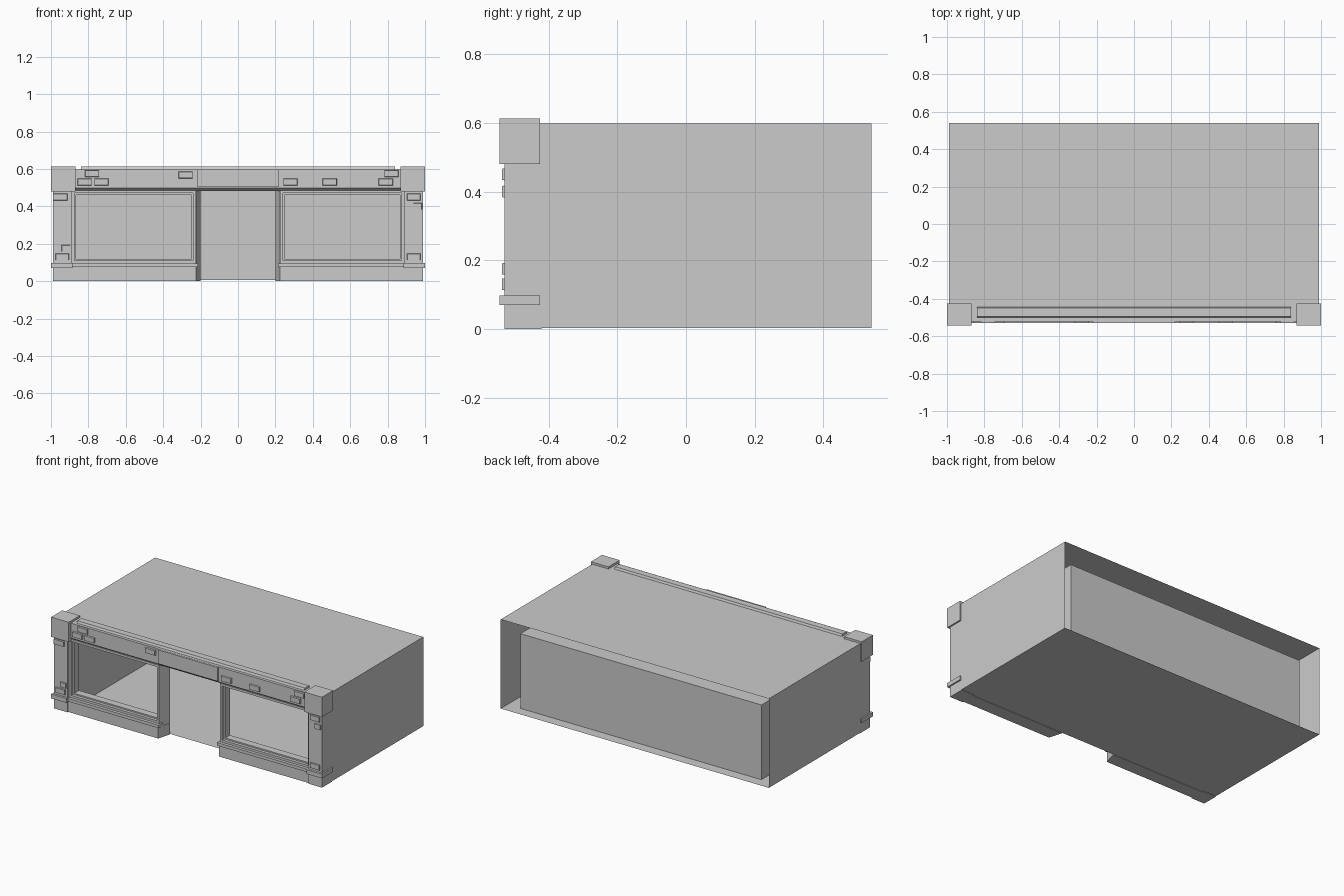
import bpy, bmesh

if "Cube" in bpy.data.objects:
    bpy.data.objects.remove(bpy.data.objects["Cube"])


def mesh_object(name, verts, faces, fix=True):
    me = bpy.data.meshes.new(name)
    me.from_pydata(verts, [], faces)
    if fix:
        bm = bmesh.new()
        bm.from_mesh(me)
        bmesh.ops.recalc_face_normals(bm, faces=bm.faces)
        bm.to_mesh(me)
        bm.free()
    ob = bpy.data.objects.new(name, me)
    bpy.context.collection.objects.link(ob)
    return ob


def prism(name, pts, axis, a, b):
    """Extrude a 2D profile along an axis (0 = x, 1 = y, 2 = z) from a to b."""
    def place(p, t):
        v = list(p)
        v.insert(axis, t)
        return tuple(v)
    n = len(pts)
    verts = [place(p, a) for p in pts] + [place(p, b) for p in pts]
    faces = [tuple(range(n)), tuple(range(n, 2 * n))]
    faces += [(i, (i + 1) % n, n + (i + 1) % n, n + i) for i in range(n)]
    return mesh_object(name, verts, faces)


def box(name, x0, x1, y0, y1, z0, z1):
    return prism(name, [(x0, y0), (x1, y0), (x1, y1), (x0, y1)], 2, z0, z1)


def frame(name, x0, x1, z0, z1, w, y0, y1):
    box(name + "_bottom", x0, x1, y0, y1, z0, z0 + w)
    box(name + "_top", x0, x1, y0, y1, z1 - w, z1)
    box(name + "_left", x0, x0 + w, y0, y1, z0 + w, z1 - w)
    box(name + "_right", x1 - w, x1, y0, y1, z0 + w, z1 - w)


def brick(name, x, z, y, w=0.08, h=0.04):
    # stone with slightly tapered face
    t = 0.004
    v = [(x + sx * w / 2, y + 0.02, z + sz * h / 2)
         for sx, sz in ((-1, -1), (1, -1), (1, 1), (-1, 1))]
    v += [(x + sx * (w / 2 - t), y, z + sz * (h / 2 - t))
          for sx, sz in ((-1, -1), (1, -1), (1, 1), (-1, 1))]
    mesh_object(name, v, [(0, 1, 2, 3), (4, 5, 6, 7)] +
                [(i, (i + 1) % 4, 4 + (i + 1) % 4, 4 + i) for i in range(4)])


# outer shell: roof, sides and floor, open at the back
X, Y0, Y1, Z = 0.99, -0.43, 0.54, 0.598
mesh_object("outer_shell",
            [(-X, Y0, 0.003), (X, Y0, 0.003), (X, Y0, Z), (-X, Y0, Z),
             (-X, Y1, 0.003), (X, Y1, 0.003), (X, Y1, Z), (-X, Y1, Z)],
            [(0, 4, 5, 1), (1, 5, 6, 2), (2, 6, 7, 3), (3, 7, 4, 0)], fix=False)

# inner room, open to the shop front
X, Y1, Z, F = 0.89, 0.475, 0.505, 0.006
mesh_object("inner_room",
            [(-X, Y0, F), (X, Y0, F), (X, Y0, Z), (-X, Y0, Z),
             (-X, Y1, F), (X, Y1, F), (X, Y1, Z), (-X, Y1, Z)],
            [(0, 1, 5, 4), (1, 2, 6, 5), (2, 3, 7, 6), (3, 0, 4, 7), (4, 5, 6, 7)],
            fix=False)

# mirrored parts of the shop front
for s, side in ((-1, "left"), (1, "right")):
    def sbox(name, x0, x1, *rest):
        a, b = sorted((s * x0, s * x1))
        return box(side + "_" + name, a, b, *rest)

    sbox("corner_post", 0.89, 0.99, -0.528, -0.42, 0.0, 0.48)
    sbox("post_cap", 0.87, 1.0, -0.543, -0.425, 0.48, 0.612)
    sbox("post_ledge", 0.885, 1.0, -0.543, -0.425, 0.07, 0.098)
    sbox("window_sill", 0.215, 0.89, -0.53, -0.43, 0.075, 0.095)
    # plinth and splayed door jamb
    prism(side + "_plinth",
          [(s * 0.89, -0.52), (s * 0.225, -0.52), (s * 0.2, -0.43), (s * 0.89, -0.43)],
          2, 0.0, 0.075)
    prism(side + "_door_jamb",
          [(s * 0.24, -0.505), (s * 0.225, -0.505), (s * 0.2, -0.43), (s * 0.24, -0.43)],
          2, 0.075, 0.485)
    # stepped window frame
    a, b = sorted((s * 0.225, s * 0.89))
    frame(side + "_window_surround", a, b, 0.095, 0.485, 0.015, -0.51, -0.43)
    frame(side + "_window_frame", a + 0.015, b - 0.015, 0.11, 0.47, 0.009, -0.49, -0.44)

# lintel with sloped lower edge
prism("lintel", [(-0.42, 0.598), (-0.52, 0.598), (-0.52, 0.498), (-0.50, 0.482), (-0.42, 0.482)],
      0, -0.87, 0.87)
prism("door_lintel", [(-0.22, 0.597), (0.22, 0.597), (0.22, 0.505), (-0.22, 0.505)],
      1, -0.53, -0.51)

# low rail on top of the lintel
prism("roof_rail", [(-0.502, 0.595), (-0.495, 0.612), (-0.45, 0.612), (-0.443, 0.595)],
      0, -0.84, 0.84)

# loose facing stones
for i, (x, z) in enumerate([(-0.78, 0.575), (-0.73, 0.53), (-0.82, 0.53), (-0.28, 0.568),
                            (0.28, 0.53), (0.49, 0.53), (0.82, 0.575), (0.79, 0.53)]):
    brick(f"lintel_stone_{i}", x, z, -0.53)
for i, (x, z, w) in enumerate([(-0.95, 0.45, 0.08), (-0.92, 0.175, 0.05), (-0.94, 0.13, 0.075),
                               (0.94, 0.45, 0.075), (0.96, 0.40, 0.05), (0.94, 0.13, 0.075)]):
    brick(f"post_stone_{i}", x, z, -0.536, w)
